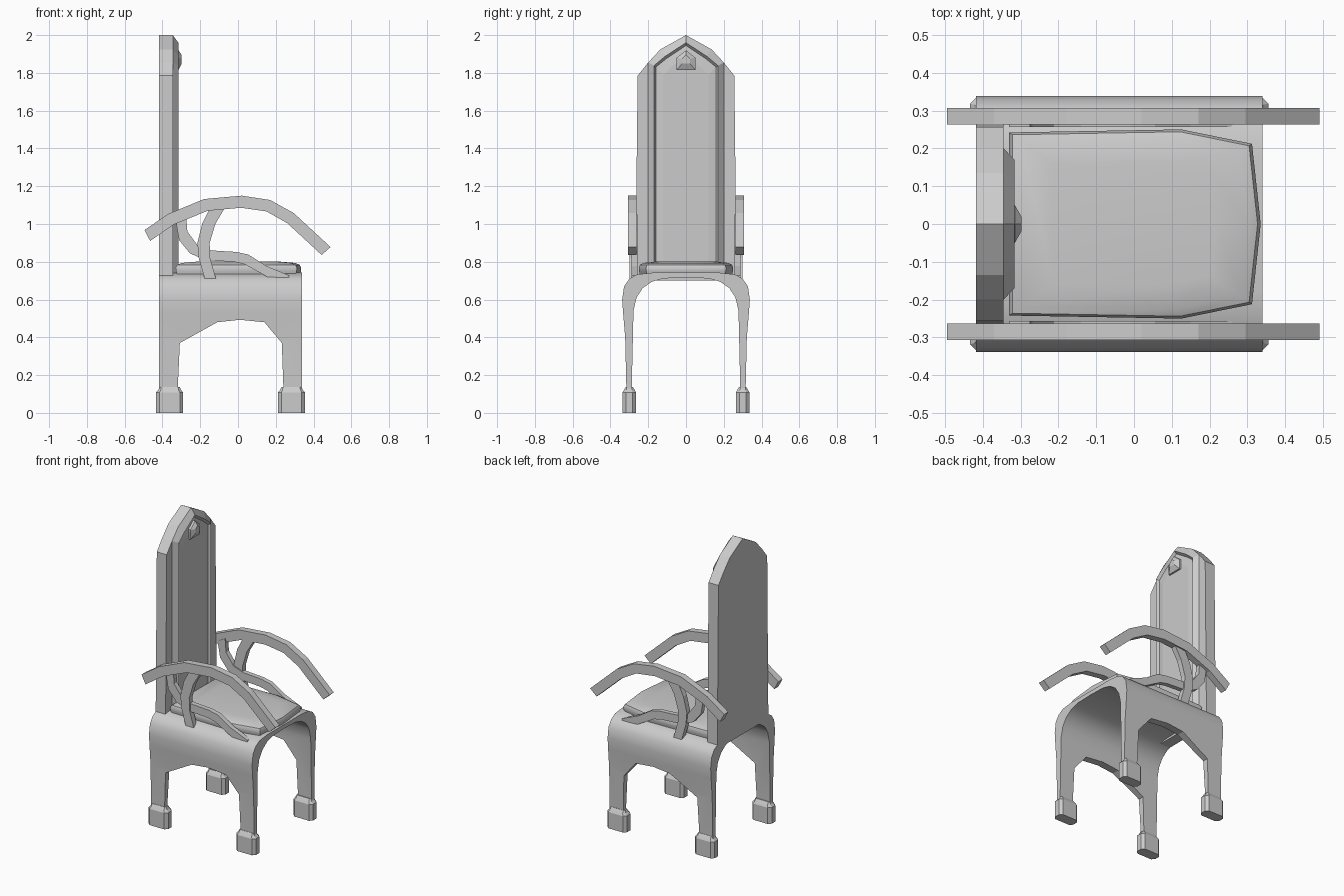
import bpy, bmesh
from mathutils import Vector

if "Cube" in bpy.data.objects:
    bpy.data.objects.remove(bpy.data.objects["Cube"])


def finish(name, bm, smooth=None):
    bmesh.ops.recalc_face_normals(bm, faces=bm.faces)
    me = bpy.data.meshes.new(name)
    bm.to_mesh(me)
    bm.free()
    ob = bpy.data.objects.new(name, me)
    bpy.context.collection.objects.link(ob)
    bpy.ops.object.select_all(action='DESELECT')
    ob.select_set(True)
    bpy.context.view_layer.objects.active = ob
    if smooth:
        bpy.ops.object.shade_smooth_by_angle(angle=smooth)
    return ob


def loft(name, rings, smooth=None):
    """Skin a stack of equal-length closed rings and cap both ends."""
    bm = bmesh.new()
    vs = [[bm.verts.new(p) for p in r] for r in rings]
    n = len(rings[0])
    for a, b in zip(vs, vs[1:]):
        for i in range(n):
            j = (i + 1) % n
            bm.faces.new((a[i], a[j], b[j], b[i]))
    bm.faces.new(vs[0][::-1])
    bm.faces.new(vs[-1])
    return finish(name, bm, smooth)


def yz(pts, x):
    return [(x, y, z) for y, z in pts]


def xz(pts, y):
    return [(x, y, z) for x, z in pts]


def mirror(half):
    """Mirror a half profile, given from +y side to the centre, across y = 0."""
    return half + [(-y, z) for y, z in reversed(half) if y > 0]


# Arched base: bent shell with the side openings cut through
outer = mirror([(0.315, 0.1), (0.322, 0.4), (0.333, 0.53), (0.338, 0.6), (0.328, 0.67),
                (0.3, 0.71), (0.26, 0.733), (0.18, 0.742), (0, 0.742)])
inner = mirror([(0.288, 0.1), (0.278, 0.54), (0.262, 0.61), (0.23, 0.66),
                (0.18, 0.695), (0.12, 0.712), (0, 0.716)])
arch = outer + inner[::-1]
base = loft("arched_base", [yz(arch, -0.418), yz(arch, 0.34)], 0.6)
gap = [(-0.325, 0.0), (-0.308, 0.37), (-0.11, 0.48), (0.01, 0.493), (0.14, 0.48),
       (0.232, 0.37), (0.245, 0.0)]
cutter = loft("side_opening_cutter", [xz(gap, -0.6), xz(gap, 0.6)])
cutter.hide_render = True
mod = base.modifiers.new("openings", 'BOOLEAN')
mod.object = cutter
mod.operation = 'DIFFERENCE'
mod.solver = 'EXACT'
bpy.context.view_layer.objects.active = base
bpy.ops.object.modifier_move_to_index(modifier="openings", index=0)
bpy.ops.object.modifier_apply(modifier="openings")
bpy.data.objects.remove(cutter)


# Feet: blocks with chamfered corners and a small collar
def block(cx, cy, hx, hy, c, z):
    return [(cx + x, cy + y, z) for x, y in (
        (hx, hy - c), (hx - c, hy), (c - hx, hy), (-hx, hy - c),
        (-hx, c - hy), (c - hx, -hy), (hx - c, -hy), (hx, c - hy))]


for end, cx in (("rear", -0.362), ("front", 0.283)):
    for side, cy in (("left", 0.3), ("right", -0.3)):
        loft(f"{end}_{side}_foot", [
            block(cx, cy, 0.072, 0.036, 0.018, 0),
            block(cx, cy, 0.072, 0.036, 0.018, 0.108),
            block(cx, cy, 0.06, 0.028, 0.013, 0.122),
            block(cx, cy, 0.053, 0.018, 0.008, 0.138)])

# Seat cushion: padded loft of one outline
seat = [(0.335, 0), (0.312, 0.212), (0.125, 0.25), (-0.33, 0.242),
        (-0.33, -0.242), (0.125, -0.25), (0.312, -0.212)]
loft("seat_cushion", [[(x * s, y * s, z) for x, y in seat] for z, s in (
    (0.725, 0.97), (0.75, 0.995), (0.768, 1), (0.784, 0.975), (0.794, 0.9), (0.801, 0.65))], 0.7)

# Tall back board
board = mirror([(0.268, 0.7), (0.256, 1.785), (0.2, 1.855), (0.135, 1.925), (0, 2.0)])
loft("back_board", [yz(board, -0.418), yz(board, -0.345)])

# Raised bevelled frame around the recessed back padding
frame = [(0.2, 0.72), (0.2, 1.855), (0.135, 1.925), (0, 2.0)]
lip = [(0.17, 0.735), (0.17, 1.838), (0.11, 1.888), (0, 1.96)]
pad = [(0.16, 0.745), (0.16, 1.83), (0.104, 1.876), (0, 1.945)]
crown = [(0.12, 0.78), (0.12, 1.79), (0.08, 1.83), (0, 1.89)]
loft("back_padding", [yz(mirror(r), x) for r, x in (
    (frame, -0.36), (frame, -0.345), (lip, -0.316), (pad, -0.333), (crown, -0.326))])

# Plain faceted boss near the top of the back
boss = [(0.05, 1.815), (0.05, 1.88), (0, 1.92)]
boss_tip = [(0.02, 1.85), (0.02, 1.875), (0, 1.895)]
loft("back_boss", [yz(mirror(boss), -0.33), yz(mirror(boss), -0.315),
                   yz(mirror(boss_tip), -0.298)])


# Armrests: flat strips following a path of upper and lower edge points
def strip(name, upper, lower, y0, y1):
    bm = bmesh.new()
    rows = []
    for (ux, uz), (lx, lz) in zip(upper, lower):
        rows.append([bm.verts.new(p) for p in (
            (ux, y0, uz), (ux, y1, uz), (lx, y1, lz), (lx, y0, lz))])
    for a, b in zip(rows, rows[1:]):
        for i in range(4):
            j = (i + 1) % 4
            bm.faces.new((a[i], a[j], b[j], b[i]))
    bm.faces.new(rows[0][::-1])
    bm.faces.new(rows[-1])
    return finish(name, bm)


rail_up = [(-0.495, 0.968), (-0.37, 1.053), (-0.18, 1.132), (0.02, 1.15), (0.17, 1.127),
           (0.295, 1.058), (0.49, 0.878)]
rail_low = [(-0.465, 0.91), (-0.34, 0.997), (-0.16, 1.07), (0.015, 1.086), (0.15, 1.067),
            (0.26, 1.005), (0.443, 0.836)]
post_a = [(-0.15, 1.08), (-0.19, 1.0), (-0.215, 0.9), (-0.208, 0.82), (-0.175, 0.705)]
post_b = [(-0.07, 1.085), (-0.12, 1.0), (-0.15, 0.9), (-0.148, 0.82), (-0.115, 0.705)]
scroll_up = [(-0.275, 1.05), (-0.268, 0.96), (-0.212, 0.885), (-0.14, 0.86), (-0.01, 0.852),
             (0.055, 0.838), (0.15, 0.778), (0.27, 0.728)]
scroll_low = [(-0.33, 1.02), (-0.312, 0.915), (-0.255, 0.845), (-0.17, 0.808), (-0.02, 0.8),
              (0.035, 0.787), (0.155, 0.72), (0.27, 0.715)]
for side, s in (("left", 1), ("right", -1)):
    strip(f"{side}_arm_rail", rail_up, rail_low, s * 0.263, s * 0.307)
    strip(f"{side}_arm_post", post_a, post_b, s * 0.263, s * 0.298)
    strip(f"{side}_arm_scroll", scroll_up, scroll_low, s * 0.257, s * 0.288)
